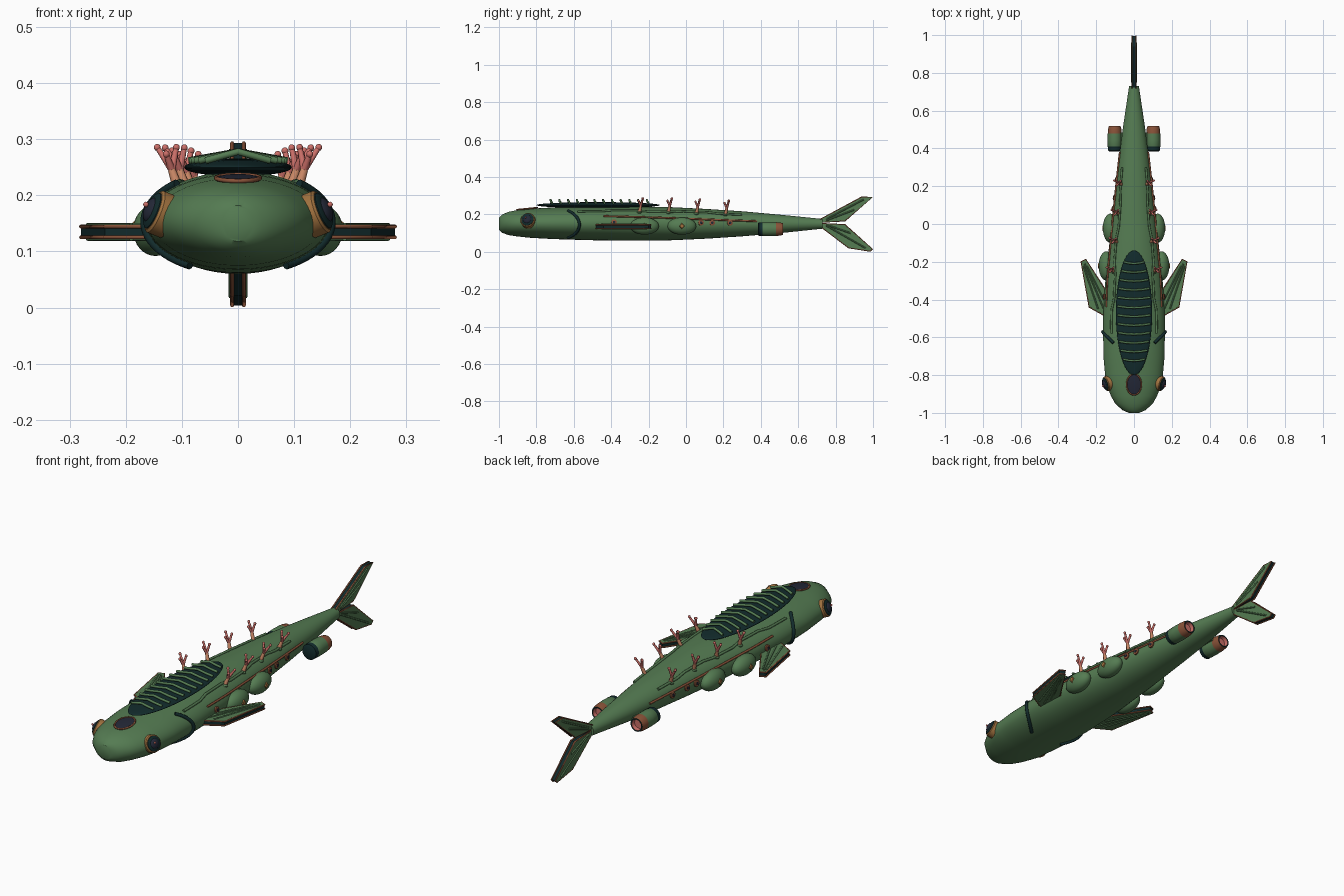
import bpy, bmesh, math
from mathutils import Vector, Matrix

if "Cube" in bpy.data.objects:
    bpy.data.objects.remove(bpy.data.objects["Cube"])


def mat(name, r, g, b):
    m = bpy.data.materials.new(name)
    m.diffuse_color = (r, g, b, 1)
    m.use_nodes = True
    m.node_tree.nodes["Principled BSDF"].inputs["Base Color"].default_value = m.diffuse_color
    return m


GREEN = mat("hull green", 0.09, 0.20, 0.085)
TEAL = mat("dark teal", 0.006, 0.024, 0.025)
COPPER = mat("copper", 0.25, 0.085, 0.04)
GOLD = mat("brass", 0.36, 0.17, 0.05)
PINK = mat("coral pink", 0.60, 0.16, 0.14)
SALMON = mat("coral salmon", 0.58, 0.24, 0.13)
NAVY = mat("navy glass", 0.017, 0.021, 0.038)

# Hull stations: y, half width, bottom z, top z
ST = [(-1, .028, .118, .182), (-.985, .062, .103, .198), (-.95, .100, .090, .214), (-.9, .128, .082, .224),
      (-.83, .150, .075, .231), (-.7, .162, .068, .238), (-.5, .164, .062, .243), (-.3, .152, .060, .243),
      (-.1, .130, .061, .240), (.1, .108, .070, .230), (.3, .085, .083, .217), (.5, .060, .100, .199),
      (.73, .026, .124, .176)]


def hull(y):
    y = max(-1, min(.73, y))
    for a, b in zip(ST, ST[1:]):
        if y <= b[0]:
            t = (y - a[0]) / (b[0] - a[0])
            return [a[i] + (b[i] - a[i]) * t for i in (1, 2, 3)]
    return ST[-1][1:]


def surf(y, deg, off=0.0, s=1):
    """Point on the hull at an angle above horizontal."""
    w, lo, hi = hull(y)
    a = math.radians(deg)
    return Vector((s * (w + off) * math.cos(a), y, (lo + hi) / 2 + ((hi - lo) / 2 + off) * math.sin(a)))


def normal(y, deg, s=1):
    u = surf(y + .02, deg, 0, s) - surf(y - .02, deg, 0, s)
    v = surf(y, deg + 2, 0, s) - surf(y, deg - 2, 0, s)
    n = v.cross(u).normalized()
    return n if n.dot(Vector((surf(y, deg, 0, s).x, 0, math.sin(math.radians(deg))))) > 0 else -n


def finish(name, bm, mats, smooth=True):
    bmesh.ops.recalc_face_normals(bm, faces=bm.faces[:])
    me = bpy.data.meshes.new(name)
    bm.to_mesh(me)
    bm.free()
    for m in mats:
        me.materials.append(m)
    o = bpy.data.objects.new(name, me)
    bpy.context.collection.objects.link(o)
    bpy.ops.object.select_all(action='DESELECT')
    o.select_set(True)
    bpy.context.view_layer.objects.active = o
    if smooth:
        bpy.ops.object.shade_smooth_by_angle(angle=math.radians(40))
    return o


def frame(loc, n, roll=None):
    return Matrix.Translation(loc) @ Vector(n).to_track_quat('Z', 'Y').to_matrix().to_4x4()


def lathe(name, prof, mtx, m, seg=24, scale=(1, 1, 1), rule=None):
    """Spin a (radius, height) profile about local z."""
    bm = bmesh.new()
    rings = [[bm.verts.new((r * math.cos(2 * math.pi * i / seg), r * math.sin(2 * math.pi * i / seg), z))
              for i in range(seg)] for r, z in prof]
    for k, (a, b) in enumerate(zip(rings, rings[1:])):
        for i in range(seg):
            f = bm.faces.new((a[i], a[(i + 1) % seg], b[(i + 1) % seg], b[i]))
            f.material_index = rule[k] if rule else 0
    bm.faces.new(rings[0]).material_index = rule[0] if rule else 0
    bm.faces.new(rings[-1]).material_index = rule[-1] if rule else 0
    bm.transform(mtx @ Matrix.Diagonal((*scale, 1)))
    return finish(name, bm, m if isinstance(m, list) else [m])


def ball(name, loc, size, m, rot=Matrix(), seg=24):
    bm = bmesh.new()
    bmesh.ops.create_uvsphere(bm, u_segments=seg, v_segments=seg // 2, radius=1)
    bm.transform(Matrix.Translation(loc) @ rot @ Matrix.Diagonal((*size, 1)))
    return finish(name, bm, [m])


def tube(name, pts, r, m, closed=False, taper=None):
    cu = bpy.data.curves.new(name, 'CURVE')
    cu.dimensions = '3D'
    cu.bevel_depth = r
    cu.bevel_resolution = 2
    cu.use_fill_caps = True
    sp = cu.splines.new('POLY')
    sp.points.add(len(pts) - 1)
    for i, p in enumerate(pts):
        sp.points[i].co = (*p, 1)
        sp.points[i].radius = taper[i] if taper else 1
    sp.use_cyclic_u = closed
    cu.materials.append(m)
    o = bpy.data.objects.new(name, cu)
    bpy.context.collection.objects.link(o)
    bpy.ops.object.select_all(action='DESELECT')
    o.select_set(True)
    bpy.context.view_layer.objects.active = o
    bpy.ops.object.convert(target='MESH')


def fin(name, outline, place, half, ribs):
    """Green plate with dark edge, copper rims and raised ribs."""
    bm = bmesh.new()
    lo, hi = ([bm.verts.new(place(a, b, h)) for a, b in outline] for h in (-half, half))
    bm.faces.new(lo)
    bm.faces.new(hi)
    n = len(outline)
    for i in range(n):
        bm.faces.new((lo[i], lo[(i + 1) % n], hi[(i + 1) % n], hi[i])).material_index = 1
    finish(name, bm, [GREEN, TEAL], False)
    for h in (-half, half):
        tube(name + "_rim", [place(a, b, h * .8) for a, b in outline], .0035, COPPER, True)
        for p, q in ribs:
            tube(name + "_rib", [place(*p, h), place(*q, h)], .004, GREEN)


# Hull: lofted ellipses
bm = bmesh.new()
N = 48
ys = [-1, -.993, -.985, -.968] + [-.95 + i * .04 for i in range(42)] + [.73]
rings = [[bm.verts.new(surf(y, 360 * i / N)) for i in range(N)] for y in ys]
for a, b in zip(rings, rings[1:]):
    for i in range(N):
        bm.faces.new((a[i], a[(i + 1) % N], b[(i + 1) % N], b[i]))
bm.faces.new(rings[0])
bm.faces.new(rings[-1])
finish("hull", bm, [GREEN])

# Dorsal canopy with chevron ribs
ball("canopy", (0, -.47, .25), (.096, .33, .016), TEAL, seg=48)
for i in range(12):
    y = -.72 + i * .0468
    w = .088 * math.sqrt(1 - ((y + .47) / .33) ** 2)
    tube("canopy_rib", [(-w, y + .004, .262), (-w * .5, y - .002, .270), (0, y - .004, .278),
                        (w * .5, y - .002, .270), (w, y + .004, .262)], .006, GREEN)

# Brow window on top of the head
n = normal(-.85, 90)
n = n if n.z > 0 else -n
lathe("brow_window", [(.038, -.01), (.038, .003), (.03, .005)], frame(surf(-.85, 90), n), NAVY, 32, (1, 1.4, 1))
ringm = frame(surf(-.85, 90, .002), n) @ Matrix.Diagonal((1, 1.4, 1, 1))
tube("brow_window_ring", [ringm @ Vector((.039 * math.cos(t * math.pi / 16), .039 * math.sin(t * math.pi / 16), 0))
                          for t in range(32)], .004, COPPER, True)

# Tail fins
side = lambda a, b, h: (h, a, b)
fin("upper_tail_fin", [(.72, .175), (.94, .293), (.996, .292), (.85, .166), (.72, .158)], side, .013,
    [((.75, .175), (.95, .28)), ((.75, .168), (.90, .225))])
fin("lower_tail_fin", [(.72, .152), (.85, .145), (.996, .015), (.985, .004), (.87, .022), (.72, .135)], side, .013,
    [((.75, .14), (.96, .02)), ((.75, .145), (.88, .10))])

for s in (1, -1):
    # Pectoral fins
    fin("pectoral_fin", [(.12, -.49), (.165, -.48), (.237, -.44), (.28, -.20), (.255, -.188), (.15, -.35), (.12, -.36)],
        lambda a, b, h: (s * a, b, .135 + h), .012,
        [((.16, -.45), (.262, -.21)), ((.16, -.40), (.25, -.22)), ((.19, -.45), (.268, -.22))])

    # Eyes
    n = normal(-.845, 12, s)
    m = frame(surf(-.845, 12, 0, s), n)
    lathe("eye_socket", [(.040, -.02), (.040, .006), (.036, .010), (.030, .010)], m, GOLD, 32)
    lathe("eye_surround", [(.034, 0), (.034, .012), (.027, .017)], m, TEAL, 32)
    ball("eye_pupil", m @ Vector((0, 0, .012)), (.024, .024, .014), NAVY, n.to_track_quat('Z', 'Y').to_matrix().to_4x4())
    ball("eye_glint", m @ Vector((0, 0, .0245)) + Vector((0, -.006, .006)), (.005,) * 3, PINK, seg=12)

    # Gill band
    tube("gill_band", [surf(-.57 - .06 * (k / 10) ** 2, -5 + 5.4 * k, .003, s) for k in range(-10, 11)], .008, TEAL)

    # Side pods with diamond lamps
    for y, x in ((-.222, .147), (-.022, .125)):
        ball("side_pod", (s * x, y, .138), (.04, .077, .046), GREEN, seg=32)
        lathe("pod_lamp", [(.02, -.006), (.012, .004)], frame((s * (x + .039), y, .138), (s, 0, 0)), GOLD, 4)

    # Portholes
    for y in (-.385, .08, .14, .235):
        m = frame(surf(y, 4, 0, s), normal(y, 4, s))
        lathe("porthole_ring", [(.015, -.006), (.015, .005), (.009, .007)], m, COPPER, 16)
        lathe("porthole_glass", [(.008, 0), (.007, .0085)], m, NAVY, 16)

    # Side pipe and upper conduit
    tube("side_pipe", [surf(-.44 + .82 * k / 16, 25 - 12 * k / 16, .002, s) for k in range(17)], .005, COPPER)
    tube("upper_conduit", [surf(-.58 + .88 * k / 14, 44 + (5 if k // 3 % 2 else 0), .003, s) for k in range(15)], .006, GREEN)

    # Coral growths
    for y, d in ((-.25, 42), (-.095, 43), (.055, 43), (.21, 43)):
        b = surf(y, d, -.004, s)
        fork = b + Vector((s * .012, .008, .036))
        tube("coral_trunk", [b, fork], .009, SALMON, taper=[1.1, .8])
        ball("coral_foot", b, (.015, .015, .01), GREEN, seg=12)
        for dx, dy, dz in ((.026, .012, .040), (-.008, .010, .040), (.010, -.012, .028)):
            tip = fork + Vector((s * dx, dy, dz))
            tube("coral_branch", [fork, tip], .006, PINK, taper=[1.1, .8])
            ball("coral_tip", tip, (.0065,) * 3, PINK, seg=10)

    # Engines, facing backwards
    lathe("engine", [(.030, 0), (.036, .004), (.036, .022), (.037, .024), (.038, .06), (.037, .095), (.035, .118),
                     (.031, .133), (.025, .133), (.022, .115)],
          frame((s * .102, .385, .122), (0, 1, 0)), [GREEN, TEAL, COPPER, PINK], 32,
          rule=[1, 1, 1, 0, 0, 2, 2, 1, 3])
    bm = bmesh.new()
    bmesh.ops.create_cube(bm, size=1)
    bm.transform(Matrix.Translation((s * .07, .45, .133)) @ Matrix.Diagonal((.04, .07, .014, 1)))
    finish("engine_strut", bm, [GREEN], False)
